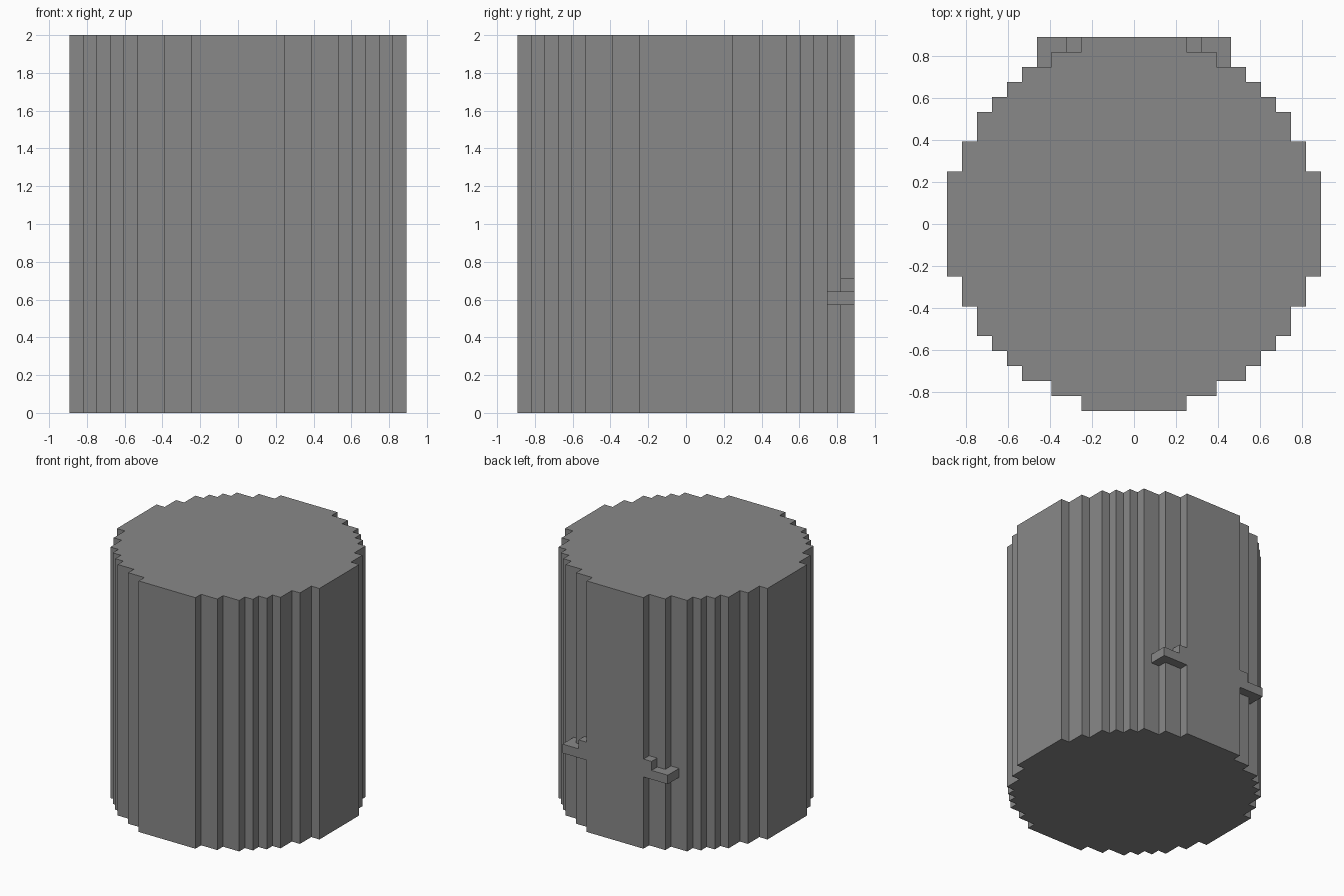
import bpy
import bmesh

cube = bpy.data.objects.get("Cube")
if cube:
    bpy.data.objects.remove(cube, do_unlink=True)

UNIT = 2 / 28  # one block of the stepped grid

# Single grey material
grey = bpy.data.materials.new("stone_grey")
grey.use_nodes = True
colour = (0.25, 0.25, 0.25, 1)
grey.diffuse_color = colour
bsdf = next(n for n in grey.node_tree.nodes if n.type == 'BSDF_PRINCIPLED')
bsdf.inputs["Base Color"].default_value = colour


def prism(name, outline, bottom, top):
    """Extrude a footprint, given in blocks, between two heights."""
    bm = bmesh.new()
    base = bm.faces.new([bm.verts.new((x * UNIT, y * UNIT, bottom * UNIT))
                         for x, y in outline])
    result = bmesh.ops.extrude_face_region(bm, geom=[base], use_keep_orig=True)
    lifted = [v for v in result["geom"] if isinstance(v, bmesh.types.BMVert)]
    bmesh.ops.translate(bm, verts=lifted, vec=(0, 0, (top - bottom) * UNIT))
    bmesh.ops.recalc_face_normals(bm, faces=bm.faces)
    mesh = bpy.data.meshes.new(name)
    bm.to_mesh(mesh)
    bm.free()
    mesh.materials.append(grey)
    obj = bpy.data.objects.new(name, mesh)
    bpy.context.collection.objects.link(obj)
    return obj


# Stepped drum: one quarter of the staircase, mirrored around
steps = [3.5, 5.5, 7.5, 8.5, 9.5, 10.5, 11.5, 12.5]
quarter = []
for i, y in enumerate(steps):
    x = steps[-1 - i]
    quarter.append((x, y))
    if i < len(steps) - 1:
        quarter.append((steps[-2 - i], y))
half = quarter + [(-x, y) for x, y in reversed(quarter)]
drum = half + [(-x, -y) for x, y in half]
prism("drum_body", drum, 0, 28)

# Small hooked brackets on the back, one each side
hook = [(3.5, 11.5), (5.5, 11.5), (5.5, 10.5), (6.5, 10.5), (6.5, 12.5), (3.5, 12.5)]
peg = [(3.5, 11.5), (4.5, 11.5), (4.5, 12.5), (3.5, 12.5)]
for side, sign in (("left", 1), ("right", -1)):
    prism(side + "_bracket", [(sign * x, y) for x, y in hook], 8, 9)
    prism(side + "_bracket_peg", [(sign * x, y) for x, y in peg], 9, 10)
